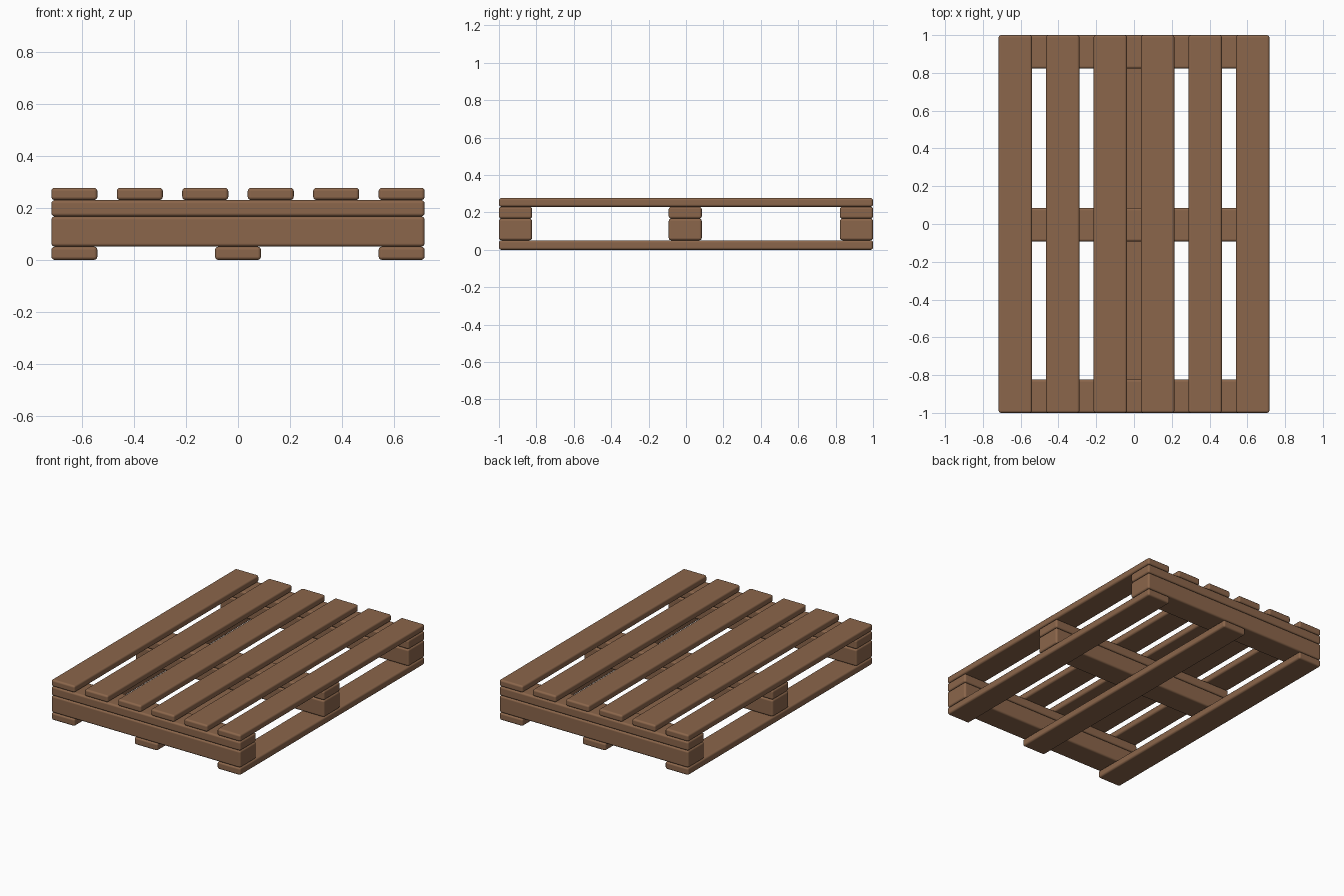
import bpy

if "Cube" in bpy.data.objects:
    bpy.data.objects.remove(bpy.data.objects["Cube"])

wood = bpy.data.materials.new("brown_wood")
wood.diffuse_color = (0.26, 0.133, 0.07, 1)
wood.use_nodes = True
wood.node_tree.nodes["Principled BSDF"].inputs["Base Color"].default_value = wood.diffuse_color

HX, HY = 0.717, 1.0      # half width and half length of the pallet
BOARD = 0.177            # width of every board


def timber(name, x, y, z0, z1, sx, sy):
    """Box with softly rounded edges, spanning z0 to z1."""
    bpy.ops.mesh.primitive_cube_add(size=1, location=(x, y, (z0 + z1) / 2))
    ob = bpy.context.object
    ob.name = name
    ob.scale = (sx, sy, z1 - z0)
    bpy.ops.object.transform_apply(location=False, rotation=False, scale=True)
    bpy.ops.object.shade_smooth()
    bev = ob.modifiers.new("rounded_edges", "BEVEL")
    bev.width = 0.013
    bev.segments = 3
    bev.harden_normals = True
    ob.data.materials.append(wood)
    return ob


EDGE_X = HX - BOARD / 2
EDGE_Y = HY - BOARD / 2

# Three bottom runners along the length
for i, x in enumerate((-EDGE_X, 0, EDGE_X)):
    timber(f"bottom_board_{i + 1}", x, 0, 0, 0.051, BOARD, 2 * HY)

# Three cross beams, each with a thinner cross board on top
for i, y in enumerate((-EDGE_Y, -0.004, EDGE_Y)):
    timber(f"cross_beam_{i + 1}", 0, y, 0.051, 0.167, 2 * HX, BOARD)
    timber(f"cross_board_{i + 1}", 0, y, 0.167, 0.23, 2 * HX, BOARD)

# Six evenly spaced deck boards
for i in range(6):
    x = -EDGE_X + i * 2 * EDGE_X / 5
    timber(f"deck_board_{i + 1}", x, 0, 0.23, 0.277, BOARD, 2 * HY)
